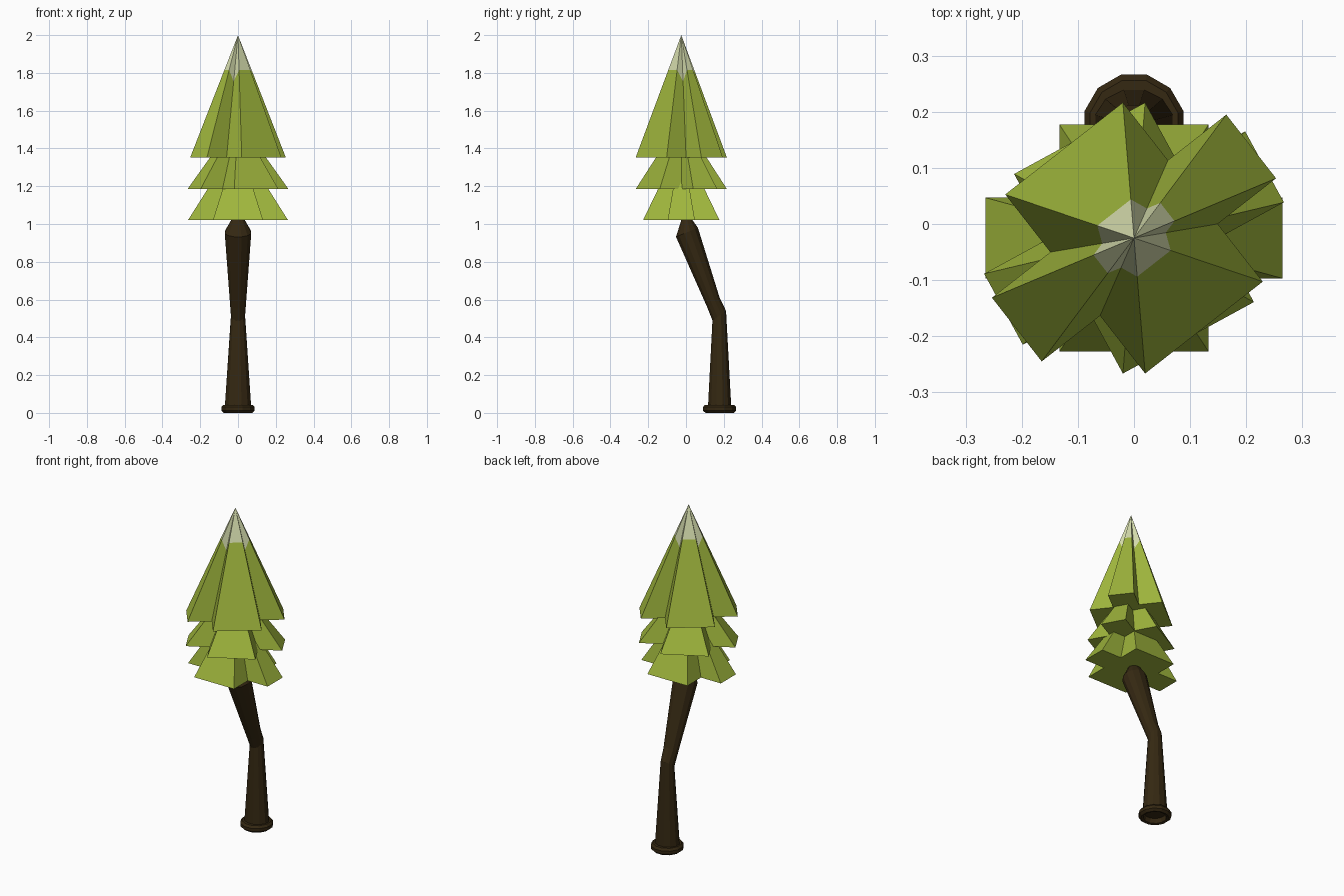
import bpy, math

if "Cube" in bpy.data.objects:
    bpy.data.objects.remove(bpy.data.objects["Cube"])


def material(name, rgb):
    m = bpy.data.materials.new(name)
    m.diffuse_color = (*rgb, 1)
    m.use_nodes = True
    m.node_tree.nodes["Principled BSDF"].inputs["Base Color"].default_value = m.diffuse_color
    return m


green = material("leaf_green", (0.35, 0.47, 0.046))
snow = material("pale_snow", (0.67, 0.72, 0.42))
bark = material("dark_bark", (0.035, 0.021, 0.006))


def make(name, verts, faces, mats):
    me = bpy.data.meshes.new(name)
    me.from_pydata(verts, [], faces)
    for m in mats:
        me.materials.append(m)
    ob = bpy.data.objects.new(name, me)
    bpy.context.collection.objects.link(ob)
    return ob


# Trunk: stacked 12-sided rings as (left y, left z, right y, right z, half width)
def flat(r, z, rx=None):
    return (0.178 - r, z, 0.178 + r, z, rx or r)


rings = [
    flat(0.055, 0.03), flat(0.062, 0.004), flat(0.075, 0.0),          # hollow foot
    flat(0.088, 0.012), flat(0.088, 0.03), flat(0.078, 0.043),        # flange
    flat(0.061, 0.043, 0.069),                                        # lower trunk
    (0.14, 0.49, 0.212, 0.54, 0.037),                                 # bend
    (0.115, 0.553, 0.178, 0.61, 0.042),
    (-0.053, 0.932, 0.063, 0.98, 0.07),                               # shoulder
    (-0.028, 1.01, 0.028, 1.03, 0.035),
    (-0.015, 1.06, 0.015, 1.07, 0.02),                                # hidden tip
]
N = 12
verts, faces = [], []
for yl, zl, yr, zr, rx in rings:
    for k in range(N):
        a = math.radians(15 + 360 * k / N)
        c, s = math.cos(a) / 0.966, math.sin(a) / 0.966
        verts.append((rx * c, (yl + yr) / 2 + s * (yr - yl) / 2,
                      (zl + zr) / 2 + s * (zr - zl) / 2))
for i in range(len(rings) - 1):
    for k in range(N):
        j = (k + 1) % N
        faces.append((i * N + k, i * N + j, (i + 1) * N + j, (i + 1) * N + k))
faces.append(tuple(reversed(range(N))))
faces.append(tuple(range((len(rings) - 1) * N, len(rings) * N)))
make("trunk", verts, faces, [bark])

# Foliage: cross-shaped pyramids, each turned about the crown axis
quadrant = [(0.265, 0.072), (0.133, 0.072), (0.133, 0.2025)]
cross = (quadrant + [(-x, y) for x, y in reversed(quadrant)]
         + [(-x, -y) for x, y in quadrant] + [(x, -y) for x, y in reversed(quadrant)])


def tier(name, base, apex, turn, snowy=False):
    t = math.radians(turn)
    c, s = math.cos(t), math.sin(t)
    cy = -0.025
    pts = [(x * c - y * s, x * s + y * c, math.hypot(x, y)) for x, y in cross]
    n = len(pts)
    vs = [(x, y + cy, base) for x, y, r in pts]
    fs = [tuple(reversed(range(n)))]
    top = 0
    if snowy:  # snow line dips in the notches
        for x, y, r in pts:
            f = 0.38 if r < 0.2 else 0.285
            vs.append((x * f, y * f + cy, apex + (base - apex) * f))
        fs += [(k, (k + 1) % n, n + (k + 1) % n, n + k) for k in range(n)]
        top = n
    first = len(fs)
    fs += [(top + k, top + (k + 1) % n, len(vs)) for k in range(n)]
    vs.append((0, cy, apex))
    ob = make(name, vs, fs, [green, snow])
    if snowy:
        for p in ob.data.polygons[first:]:
            p.material_index = 1


tier("lower_branches", 1.02, 1.44, 0)
tier("middle_branches", 1.185, 1.56, 28.6)
tier("upper_branches", 1.352, 2.0, 38, True)
